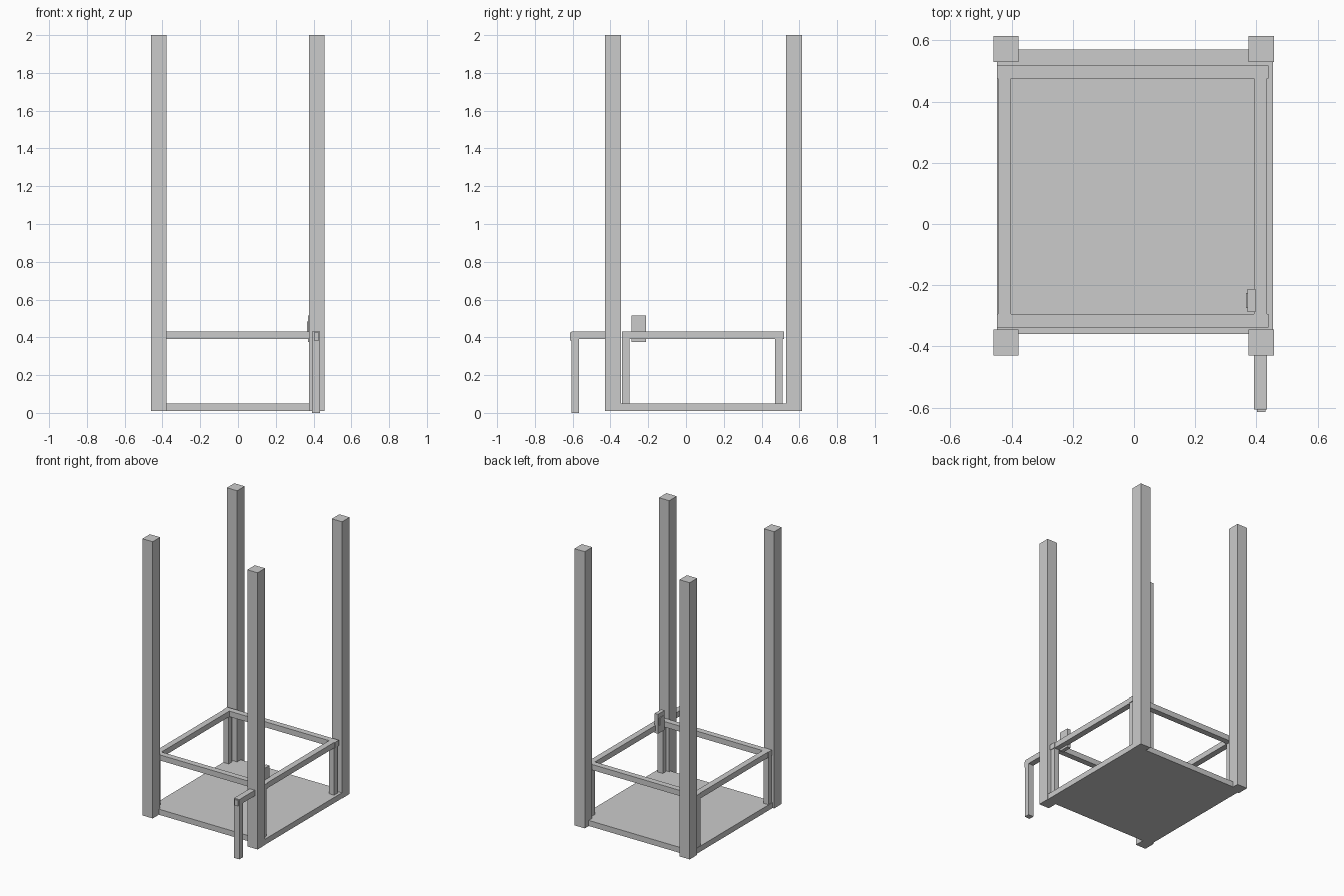
import bpy


def box(name, x0, x1, y0, y1, z0, z1):
    """Box from its extents."""
    bpy.ops.mesh.primitive_cube_add(size=1, location=((x0 + x1) / 2, (y0 + y1) / 2, (z0 + z1) / 2))
    ob = bpy.context.object
    ob.name = name
    ob.scale = (x1 - x0, y1 - y0, z1 - z0)
    bpy.ops.object.transform_apply(location=False, rotation=False, scale=True)
    return ob


# Four tall corner posts
for side, x in (("left", -0.46), ("right", 0.375)):
    for end, y in (("front", -0.43), ("back", 0.53)):
        box(f"{end}_{side}_post", x, x + 0.082, y, y + 0.085, 0.01, 2.0)

# Floor slab
box("floor", -0.448, 0.455, -0.36, 0.57, 0.01, 0.05)

# Short legs that carry the rail frame
for side, x in (("left", -0.445), ("right", 0.395)):
    for end, y in (("front", -0.338), ("back", 0.472)):
        box(f"{end}_{side}_short_leg", x, x + 0.04, y, y + 0.038, 0.05, 0.39)

# Rail frame
box("front_rail", -0.448, 0.44, -0.338, -0.295, 0.39, 0.43)
box("back_rail", -0.448, 0.44, 0.475, 0.518, 0.39, 0.43)
box("left_rail", -0.445, -0.402, -0.295, 0.475, 0.39, 0.43)
box("right_rail", 0.392, 0.435, -0.295, 0.475, 0.39, 0.43)

# Arm reaching out of the front right post, with its leg and end cap
box("arm", 0.393, 0.435, -0.567, -0.43, 0.39, 0.43)
box("arm_leg", 0.393, 0.435, -0.606, -0.567, 0.0, 0.43)
box("arm_end_cap", 0.402, 0.43, -0.614, -0.606, 0.383, 0.425)

# Control plate on the inside of the right rail
box("control_plate", 0.371, 0.398, -0.288, -0.212, 0.375, 0.515)
box("control_button", 0.366, 0.371, -0.275, -0.225, 0.43, 0.485)
